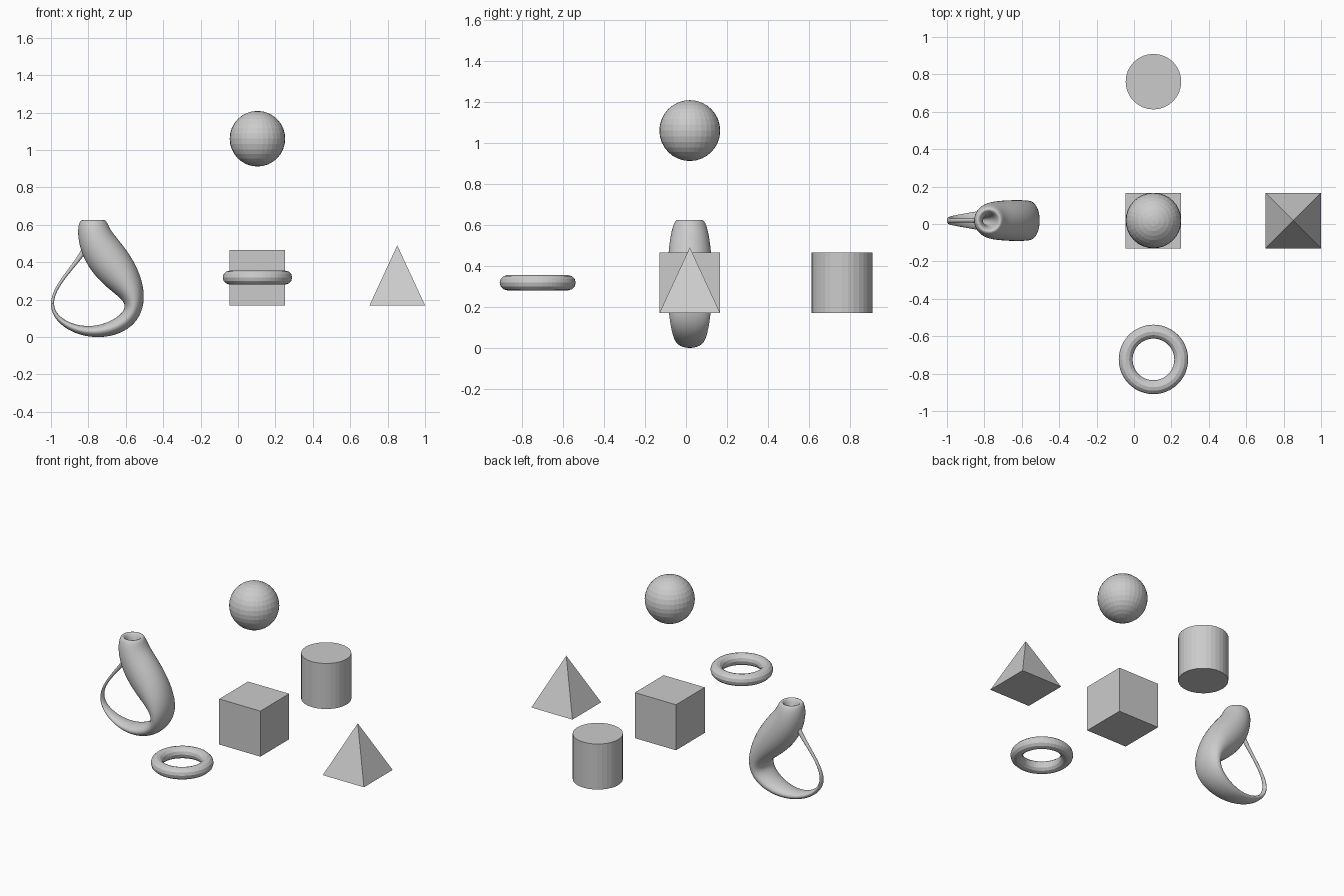
import bpy, bmesh
from math import sin, cos, pi, sqrt, radians

if "Cube" in bpy.data.objects:
    bpy.data.objects.remove(bpy.data.objects["Cube"])

S = 0.1485                       # half-width of the solids
CX, CY, CZ = 0.104, 0.0185, 0.318  # centre of the arrangement
STEP = 5 * S

grey = bpy.data.materials.new("light grey")
grey.use_nodes = True
colour = (0.6, 0.6, 0.6, 1)
grey.diffuse_color = colour
grey.node_tree.nodes["Principled BSDF"].inputs["Base Color"].default_value = colour


def finish(name):
    obj = bpy.context.object
    obj.name = name
    obj.data.materials.append(grey)
    return obj


# Solids around the central cube
add = bpy.ops.mesh
add.primitive_cube_add(size=2 * S, location=(CX, CY, CZ))
finish("cube_block")

add.primitive_uv_sphere_add(segments=32, ring_count=16, radius=S,
                            location=(CX, CY, CZ + STEP))
finish("sphere")

add.primitive_cylinder_add(vertices=32, radius=S, depth=2 * S,
                           location=(CX, CY + STEP, CZ))
finish("cylinder")

add.primitive_torus_add(major_segments=48, minor_segments=12, major_radius=S,
                        minor_radius=S / 4, location=(CX, CY - STEP, CZ))
finish("ring")

height = 2.16 * S
add.primitive_cone_add(vertices=4, radius1=S * sqrt(2), depth=height,
                       rotation=(0, 0, radians(45)),
                       location=(1 - S, CY, CZ - S + height / 2))
finish("pyramid")


# Self-passing bottle: a tube that narrows, loops round and re-enters its own side
def bottle_point(u, v):
    c, s, w = cos(u), sin(u), cos(v)
    x = -2 / 15 * c * (3 * w - 30 * s + 90 * c**4 * s - 60 * c**6 * s + 5 * c * w * s)
    drop = -s / 15 * (3 * w - 3 * c**2 * w - 48 * c**4 * w + 48 * c**6 * w - 60 * s
                      + 5 * c * w * s - 5 * c**3 * w * s
                      - 80 * c**5 * w * s + 80 * c**7 * w * s)
    y = 2 / 15 * (3 + 5 * c * s) * sin(v)
    return x, y, -drop


ALONG, AROUND = 96, 40
bm = bmesh.new()
rings = [[bm.verts.new(bottle_point(pi * i / ALONG, 2 * pi * j / AROUND))
          for j in range(AROUND)] for i in range(ALONG + 1)]
for a, b in zip(rings, rings[1:]):
    for j in range(AROUND):
        k = (j + 1) % AROUND
        bm.faces.new((a[j], a[k], b[k], b[j])).smooth = True

# Scale it, stand it on the ground and push it to the far side
bmesh.ops.scale(bm, vec=(S, S, S), verts=bm.verts)
left = min(v.co.x for v in bm.verts)
low = min(v.co.z for v in bm.verts)
bmesh.ops.translate(bm, vec=(-1 - left, CY, -low), verts=bm.verts)
mesh = bpy.data.meshes.new("looped_bottle")
bm.to_mesh(mesh)
bm.free()
bottle = bpy.data.objects.new("looped_bottle", mesh)
bpy.context.collection.objects.link(bottle)
mesh.materials.append(grey)

# Orient the skin outward along the visible body
body = max(mesh.polygons, key=lambda p: p.center.x)
if body.normal.x < 0:
    mesh.flip_normals()
